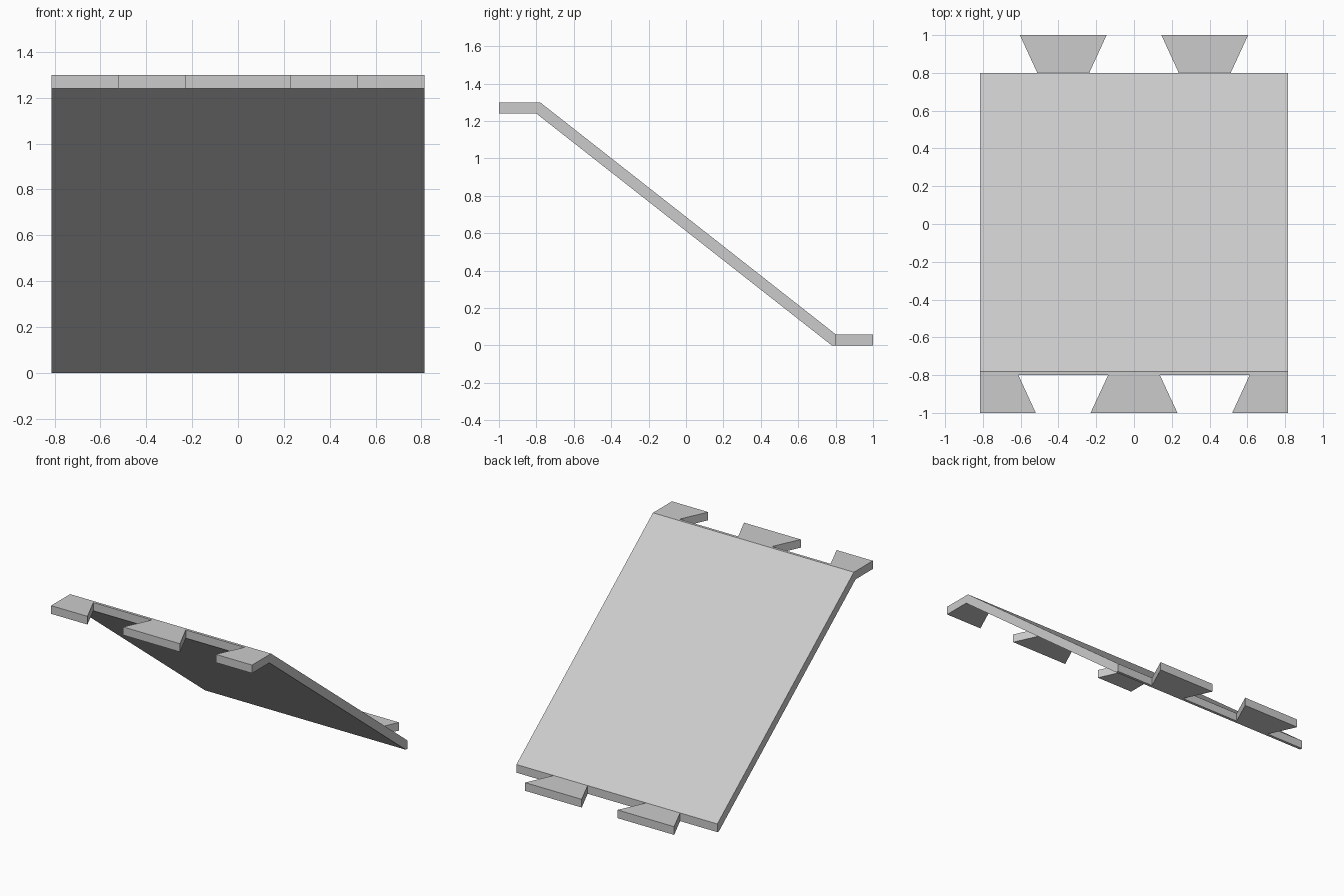
import bpy, bmesh
from mathutils import Vector

cube = bpy.data.objects.get("Cube")
if cube:
    bpy.data.objects.remove(cube, do_unlink=True)

# Single plain grey
grey = bpy.data.materials.new("light grey")
grey.use_nodes = True
colour = (0.6, 0.6, 0.6, 1)
grey.diffuse_color = colour
grey.node_tree.nodes["Principled BSDF"].inputs["Base Color"].default_value = colour

HALF_WIDTH = 0.814
THICK = 0.06
TOP = 1.30      # upper surface of the high end
EDGE = 0.80     # where the tabs meet the ramp
END = 1.0       # outer ends of the tabs


def extrude(name, outline, direction):
    """Extrude a flat outline into a closed solid."""
    bm = bmesh.new()
    face = bm.faces.new([bm.verts.new(p) for p in outline])
    new = bmesh.ops.extrude_face_region(bm, geom=[face])["geom"]
    moved = [v for v in new if isinstance(v, bmesh.types.BMVert)]
    bmesh.ops.translate(bm, verts=moved, vec=Vector(direction))
    bmesh.ops.recalc_face_normals(bm, faces=bm.faces[:])
    mesh = bpy.data.meshes.new(name)
    bm.to_mesh(mesh)
    bm.free()
    mesh.materials.append(grey)
    obj = bpy.data.objects.new(name, mesh)
    bpy.context.collection.objects.link(obj)
    return obj


def tab(name, root, tip, side, z):
    """Tab given by its x range at the ramp edge and at the outer end."""
    outline = [(root[0], side * EDGE, z), (root[1], side * EDGE, z),
               (tip[1], side * END, z), (tip[0], side * END, z)]
    return extrude(name, outline, (0, 0, THICK))


# Sloping ramp with short level lips at both ends
profile = [(-EDGE, TOP - THICK), (-EDGE, TOP), (-0.78, TOP),
           (EDGE, THICK), (EDGE, 0), (0.78, 0)]
extrude("ramp_panel", [(-HALF_WIDTH, y, z) for y, z in profile],
        (2 * HALF_WIDTH, 0, 0))

# High front end: centre tab and two corner tabs, leaving dovetail sockets
high = TOP - THICK
tab("front_centre_tab", (-0.137, 0.137), (-0.23, 0.23), -1, high)
for label, s in (("left", 1), ("right", -1)):
    tab(f"front_{label}_corner_tab", (s * 0.612, s * HALF_WIDTH),
        (s * 0.52, s * HALF_WIDTH), -1, high)
    # Low back end: dovetail tabs
    tab(f"back_{label}_dovetail", (s * 0.237, s * 0.512),
        (s * 0.145, s * 0.604), 1, 0)
